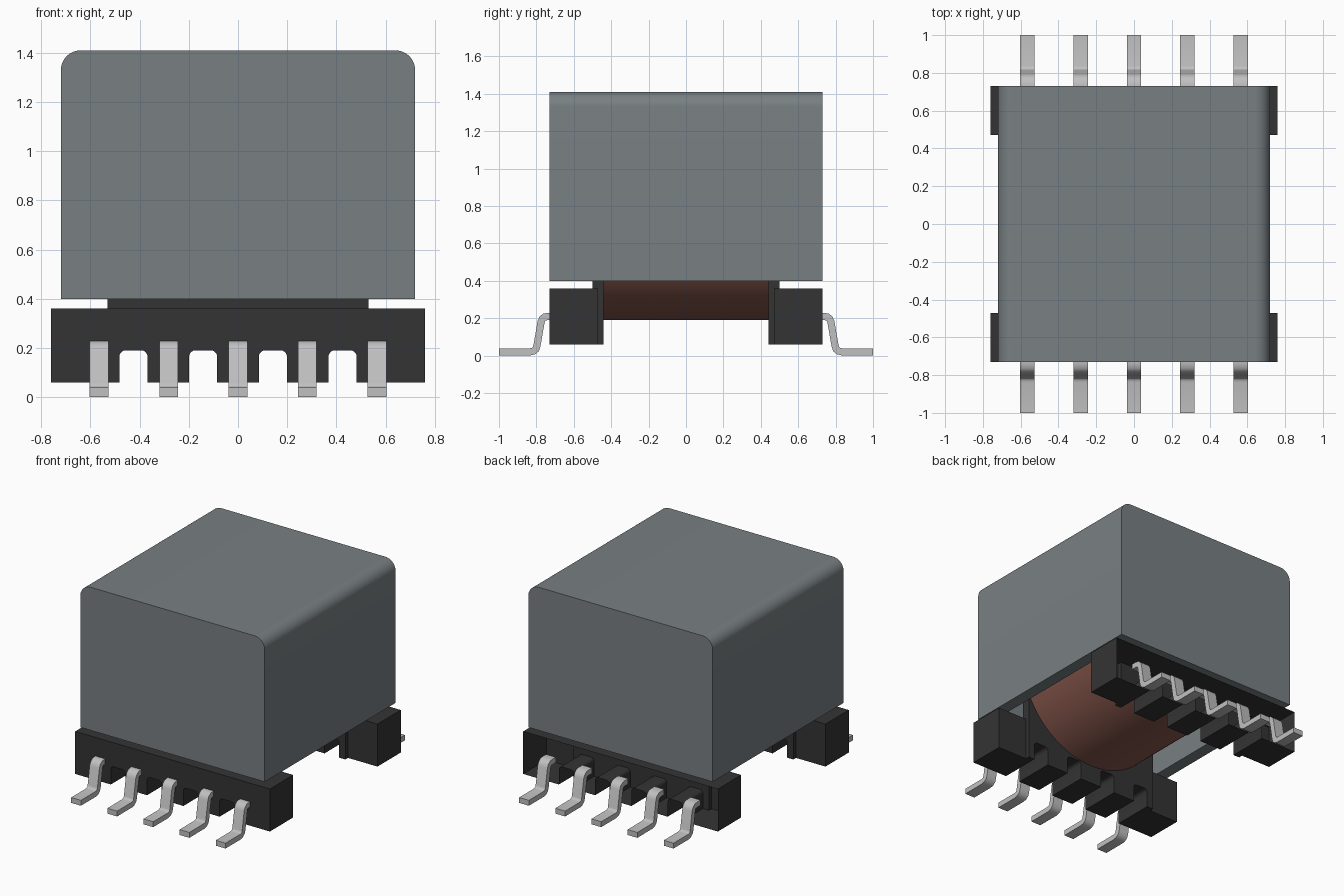
import bpy, bmesh, math
from mathutils import Vector

cube = bpy.data.objects.get("Cube")
if cube:
    bpy.data.objects.remove(cube, do_unlink=True)


def material(name, rgb):
    m = bpy.data.materials.new(name)
    m.use_nodes = True
    col = (*rgb, 1.0)
    m.diffuse_color = col
    m.node_tree.nodes["Principled BSDF"].inputs["Base Color"].default_value = col
    return m


FERRITE = material("grey ferrite", (0.19, 0.215, 0.225))
PLASTIC = material("black plastic", (0.034, 0.034, 0.034))
METAL = material("tinned metal", (0.53, 0.53, 0.53))
COPPER = material("copper winding", (0.24, 0.095, 0.072))


def prism(name, pts, place, a, b, mat, edit=None):
    """Extrude a closed 2D profile from depth a to depth b."""
    bm = bmesh.new()
    near = [bm.verts.new(place(u, v, a)) for u, v in pts]
    far = [bm.verts.new(place(u, v, b)) for u, v in pts]
    bm.faces.new(near)
    bm.faces.new(far[::-1])
    n = len(pts)
    for i in range(n):
        j = (i + 1) % n
        bm.faces.new((near[i], far[i], far[j], near[j]))
    bmesh.ops.recalc_face_normals(bm, faces=bm.faces)
    if edit:
        edit(bm)
    me = bpy.data.meshes.new(name)
    bm.to_mesh(me)
    bm.free()
    me.materials.append(mat)
    ob = bpy.data.objects.new(name, me)
    bpy.context.collection.objects.link(ob)
    bpy.ops.object.select_all(action='DESELECT')
    ob.select_set(True)
    bpy.context.view_layer.objects.active = ob
    bpy.ops.object.shade_smooth_by_angle(angle=math.radians(35))
    return ob


def along_y(u, v, d):
    return (u, d, v)


def along_x(u, v, d):
    return (d, u, v)


def arc(cx, cz, r, a0, a1, n):
    return [(cx + r * math.cos(math.radians(a0 + (a1 - a0) * i / n)),
             cz + r * math.sin(math.radians(a0 + (a1 - a0) * i / n))) for i in range(n + 1)]


# Core: rounded block, hollow from underneath
def hollow(bm):
    bottom = min(bm.faces, key=lambda f: f.calc_center_median().z)
    bmesh.ops.inset_region(bm, faces=[bottom], thickness=0.12)
    ext = bmesh.ops.extrude_face_region(bm, geom=[bottom])
    verts = [g for g in ext["geom"] if isinstance(g, bmesh.types.BMVert)]
    bmesh.ops.translate(bm, verts=verts, vec=(0, 0, 0.94))
    if bottom.is_valid:
        bmesh.ops.delete(bm, geom=[bottom], context='FACES_ONLY')


core = [(-0.72, 0.4), (0.72, 0.4)] + arc(0.64, 1.33, 0.08, 0, 90, 10) + arc(-0.64, 1.33, 0.08, 90, 180, 10)
prism("core", core, along_y, -0.73, 0.73, FERRITE, hollow)

# Winding: cylinder lying along y
prism("winding", arc(0, 0.765, 0.575, 0, 357, 119), along_y, -0.45, 0.45, COPPER)


# Comb profile: a plate with four round-cornered notches in its lower edge
def comb(half, top):
    pts = [(half, 0.06), (half, top), (-half, top), (-half, 0.06)]
    for c in (-0.425, -0.142, 0.142, 0.425):
        w, r, z = 0.057, 0.025, 0.19
        pts += [(c - w, 0.06)] + arc(c - w + r, z - r, r, 180, 90, 5)
        pts += arc(c + w - r, z - r, r, 90, 0, 5) + [(c + w, 0.06)]
    return pts


# The back terminal block is open on its outer side
def open_back(bm):
    outer = max(bm.faces, key=lambda f: f.calc_center_median().y)
    bmesh.ops.delete(bm, geom=[outer], context='FACES_ONLY')


# Pin: bent strip, offset either side of a centre line
def strip(path, t):
    p = [Vector(q) for q in path]
    left, right = [], []
    for i, q in enumerate(p):
        d0 = (q - p[i - 1]).normalized() if i else (p[1] - q).normalized()
        d1 = (p[i + 1] - q).normalized() if i < len(p) - 1 else d0
        d = (d0 + d1).normalized()
        nrm = Vector((-d.y, d.x)) * (t / 2 / max(d.dot(d0), 0.5))
        left.append(tuple(q + nrm))
        right.append(tuple(q - nrm))
    return left + right[::-1]


pin_path = [(1.0, 0.02), (0.835, 0.02), (0.815, 0.025), (0.803, 0.035), (0.797, 0.052),
            (0.775, 0.18), (0.768, 0.197), (0.755, 0.207), (0.735, 0.21), (0.70, 0.21)]
pin = strip(pin_path, 0.038)

for side, s in (("front", -1), ("back", 1)):
    prism(side + "_terminal_block", comb(0.76, 0.36), along_y, s * 0.47, s * 0.73, PLASTIC,
          open_back if s > 0 else None)
    prism(side + "_bobbin_flange", comb(0.53, 1.2), along_y, s * 0.44, s * 0.50, PLASTIC)
    for i, x in enumerate((-0.565, -0.282, 0, 0.282, 0.565)):
        prism(f"{side}_pin_{i + 1}", [(s * y, z) for y, z in pin], along_x,
              x - 0.038, x + 0.038, METAL)
